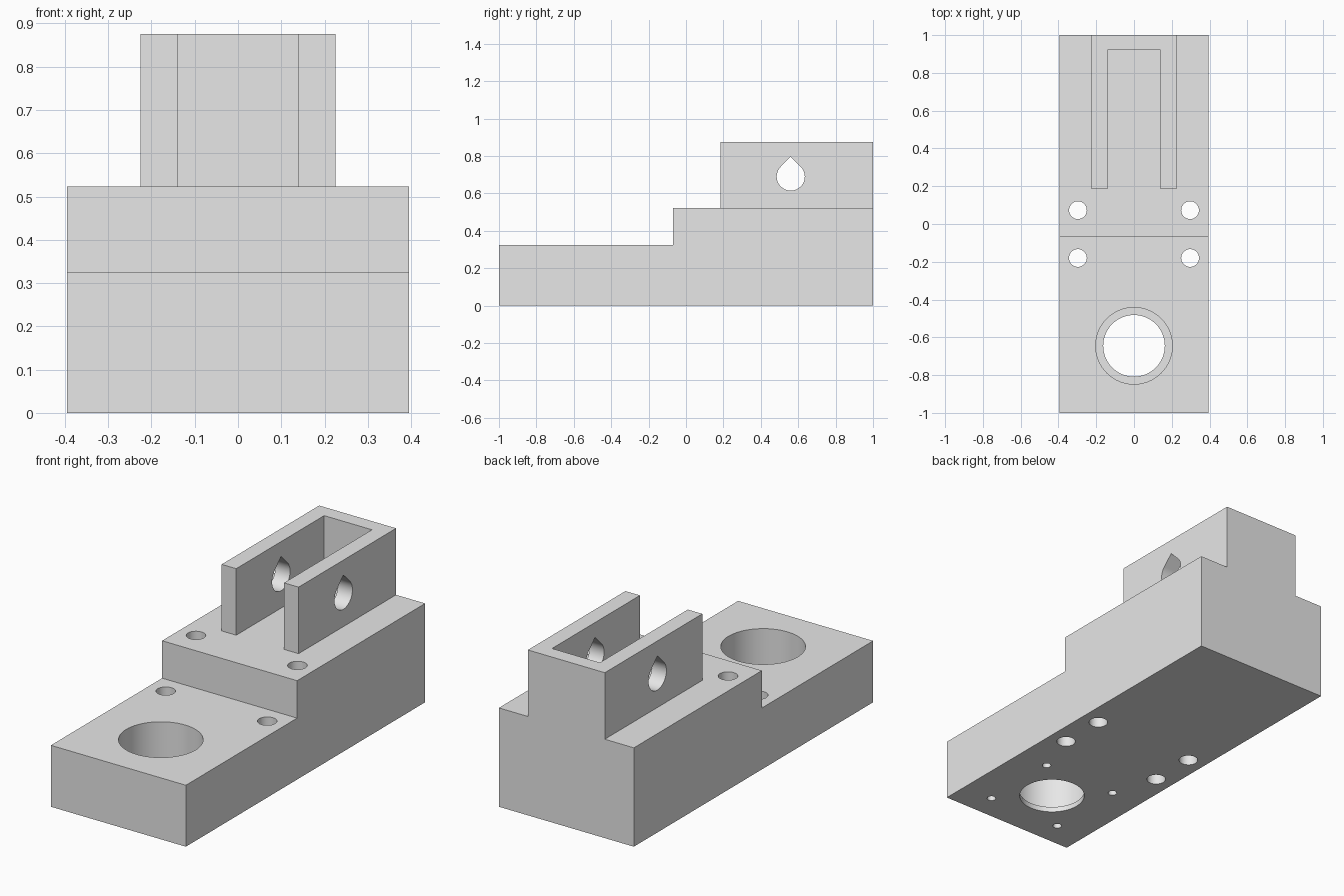
import bpy, bmesh, math
from mathutils import Vector

default = bpy.data.objects.get("Cube")
if default:
    bpy.data.objects.remove(default, do_unlink=True)

grey = bpy.data.materials.new("plain_grey")
grey.use_nodes = True
grey.diffuse_color = (0.8, 0.8, 0.8, 1)
grey.node_tree.nodes["Principled BSDF"].inputs["Base Color"].default_value = (0.8, 0.8, 0.8, 1)


def prism(name, outline, axis, low, high):
    """Extrude a 2D outline along x (outline in y, z) or along z (outline in x, y)."""
    def place(u, v, w):
        return Vector((w, u, v)) if axis == "X" else Vector((u, v, w))
    bm = bmesh.new()
    face = bm.faces.new([bm.verts.new(place(u, v, low)) for u, v in outline])
    grown = bmesh.ops.extrude_face_region(bm, geom=[face])["geom"]
    bmesh.ops.translate(bm, vec=place(0, 0, high - low),
                        verts=[g for g in grown if isinstance(g, bmesh.types.BMVert)])
    bmesh.ops.recalc_face_normals(bm, faces=bm.faces)
    mesh = bpy.data.meshes.new(name)
    bm.to_mesh(mesh)
    bm.free()
    mesh.materials.append(grey)
    obj = bpy.data.objects.new(name, mesh)
    bpy.context.collection.objects.link(obj)
    return obj


def arc(u, v, r, start=0, sweep=360, steps=64):
    count = steps if sweep == 360 else steps + 1
    angles = [math.radians(start + sweep * i / steps) for i in range(count)]
    return [(u + r * math.cos(a), v + r * math.sin(a)) for a in angles]


def combine(target, tool, operation):
    """Apply a boolean and discard the tool."""
    tool.hide_render = True
    bpy.context.view_layer.objects.active = target
    mod = target.modifiers.new(tool.name, "BOOLEAN")
    mod.operation, mod.solver, mod.object = operation, "EXACT", tool
    bpy.ops.object.modifier_apply(modifier=mod.name)
    bpy.data.objects.remove(tool, do_unlink=True)


HALF, STEP_Y, LOW, DECK, TOP = 0.395, -0.07, 0.325, 0.523, 0.875

# Stepped base block
bracket = prism("stepped_bracket", [(-1, 0), (1, 0), (1, DECK), (STEP_Y, DECK),
                                    (STEP_Y, LOW), (-1, LOW)], "X", -HALF, HALF)

# U-shaped upright, open toward the front
side = [(0.14, 0.92), (0.14, 0.185), (0.225, 0.185), (0.225, 1)]
upright = prism("upright", side + [(-x, y) for x, y in reversed(side)], "Z", DECK, TOP)

# Teardrop axle hole through both cheeks
radius, cy, cz = 0.075, 0.56, 0.69
teardrop = arc(cy, cz, radius, 135, 270) + [(cy, cz + radius * math.sqrt(2))]
combine(upright, prism("axle_hole", teardrop, "X", -0.5, 0.5), "DIFFERENCE")
combine(bracket, upright, "UNION")

# Large round opening with a thin lip at the bottom
hole_y = -0.645
combine(bracket, prism("lip_hole", arc(0, hole_y, 0.163), "Z", -0.1, 0.2), "DIFFERENCE")
combine(bracket, prism("wide_bore", arc(0, hole_y, 0.203), "Z", 0.028, 0.6), "DIFFERENCE")

# Four through bolt holes and four blind screw holes underneath
for sx in (-1, 1):
    for y in (-0.18, 0.073):
        hole = prism("bolt_hole", arc(sx * 0.297, y, 0.047, steps=40), "Z", -0.1, 0.7)
        combine(bracket, hole, "DIFFERENCE")
    for sy in (-1, 1):
        hole = prism("screw_hole", arc(sx * 0.217, hole_y + sy * 0.217, 0.022, steps=28),
                     "Z", -0.1, 0.2)
        combine(bracket, hole, "DIFFERENCE")

# Smooth bores, crisp edges
bpy.ops.object.select_all(action="DESELECT")
bracket.select_set(True)
bpy.context.view_layer.objects.active = bracket
bpy.ops.object.shade_smooth_by_angle(angle=math.radians(30))
